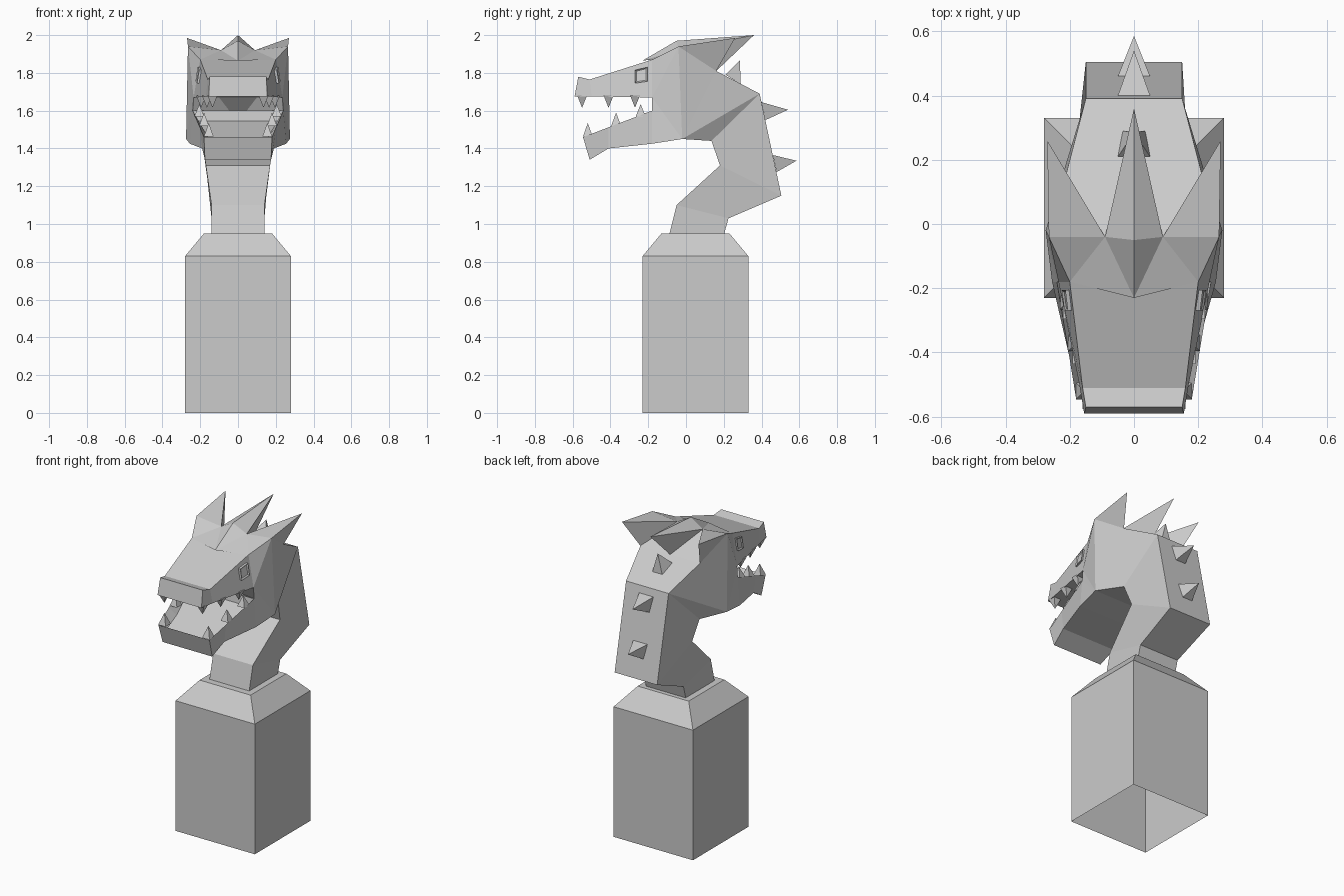
import bpy, bmesh
from mathutils import Vector

cube = bpy.data.objects.get("Cube")
if cube:
    bpy.data.objects.remove(cube, do_unlink=True)

stone = bpy.data.materials.new("grey_stone")
stone.use_nodes = True
stone.diffuse_color = (0.6, 0.6, 0.6, 1)
stone.node_tree.nodes["Principled BSDF"].inputs["Base Color"].default_value = (0.6, 0.6, 0.6, 1)


def finish(name, bm):
    bmesh.ops.remove_doubles(bm, verts=bm.verts[:], dist=0.0005)
    bmesh.ops.recalc_face_normals(bm, faces=bm.faces[:])
    mesh = bpy.data.meshes.new(name)
    bm.to_mesh(mesh)
    bm.free()
    mesh.materials.append(stone)
    obj = bpy.data.objects.new(name, mesh)
    bpy.context.collection.objects.link(obj)
    return obj


def loft(sections, start=True, end=True):
    """Each section is two (y, z, half width) edges, joined into a four-cornered ring."""
    bm = bmesh.new()
    rings = []
    for (ya, za, wa), (yb, zb, wb) in sections:
        pts = [(-wa, ya, za), (wa, ya, za), (wb, yb, zb), (-wb, yb, zb)]
        rings.append([bm.verts.new(p) for p in pts])
    for a, b in zip(rings, rings[1:]):
        for i in range(4):
            j = (i + 1) % 4
            bm.faces.new((a[i], a[j], b[j], b[i]))
    if start:
        bm.faces.new(rings[0])
    if end:
        bm.faces.new(rings[-1])
    return bm


def pyramid(bm, base, tip):
    corners = [bm.verts.new(p) for p in base]
    top = bm.verts.new(tip)
    bm.faces.new(corners)
    for i in range(4):
        bm.faces.new((corners[i], corners[(i + 1) % 4], top))


# Hollow pedestal with chamfered top
finish("pedestal", loft([
    ((-.23, 0, .28), (.33, 0, .28)),
    ((-.23, .83, .28), (.33, .83, .28)),
    ((-.13, .95, .18), (.23, .95, .18))], start=False))

# Bent neck
finish("neck", loft([
    ((-.09, .94, .14), (.20, .94, .14)),
    ((-.05, 1.10, .14), (.225, 1.03, .14)),
    ((.18, 1.31, .17), (.505, 1.15, .15)),
    ((.135, 1.44, .19), (.39, 1.69, .15))]))

# Upper snout
finish("snout", loft([
    ((-.59, 1.675, .155), (-.57, 1.78, .15)),
    ((-.50, 1.675, .17), (-.51, 1.765, .16)),
    ((-.18, 1.67, .235), (-.18, 1.87, .20))]))

# Lower jaw with sunken mouth floor
jaw = loft([
    ((-.51, 1.34, .175), (-.545, 1.46, .18)),
    ((-.41, 1.40, .19), (-.41, 1.512, .202)),
    ((-.18, 1.425, .255), (-.18, 1.60, .24))])
bmesh.ops.recalc_face_normals(jaw, faces=jaw.faces[:])
floor = [f for f in jaw.faces if f.normal.z > 0.7]
bmesh.ops.inset_region(jaw, faces=floor, thickness=.04, depth=-.05)
finish("lower_jaw", jaw)

# Cranium, horns and cheeks: named points of one half, mirrored
P = {
    "brow": (0, -.23, 1.865), "ridge": (0, -.05, 1.97), "valley": (.09, -.04, 1.92),
    "temple": (.265, -.04, 1.94), "eyebrow": (.20, -.18, 1.87),
    "horn": (.27, .26, 1.985), "crest": (0, .36, 2.0),
    "nape": (.21, .16, 1.81), "nape_mid": (0, .16, 1.81),
    "lip": (.235, -.18, 1.67), "gum": (.24, -.18, 1.60), "cheek": (.255, -.18, 1.425),
    "jowl": (.275, -.02, 1.45), "throat": (.19, .135, 1.44), "back": (.15, .39, 1.69),
    "palate": (.10, -.18, 1.67), "gullet": (0, -.05, 1.54),
}
HALF = ["brow eyebrow valley", "eyebrow temple valley", "brow valley ridge",
        "ridge valley crest", "valley nape_mid crest", "valley temple horn",
        "temple nape horn", "valley horn nape", "valley nape nape_mid",
        "eyebrow lip temple", "lip jowl temple", "lip gum jowl", "gum cheek jowl",
        "temple jowl nape", "jowl back nape", "jowl throat back", "lip palate gullet gum"]
ACROSS = ["cheek jowl", "jowl throat", "nape back"]
bm = bmesh.new()
for side in (1, -1):
    for face in HALF:
        pts = [Vector(P[n]) for n in face.split()]
        bm.faces.new([bm.verts.new((p.x * side, p.y, p.z)) for p in pts])


def mirrored_quad(a, b):
    pts = [P[a], P[b], (-P[b][0],) + P[b][1:], (-P[a][0],) + P[a][1:]]
    bm.faces.new([bm.verts.new(p) for p in pts])


for pair in ACROSS:
    mirrored_quad(*pair.split())
for a, b in (("palate", "gullet"), ("gum", "gullet")):
    x, y, z = P[a]
    bm.faces.new([bm.verts.new(p) for p in ((x, y, z), (-x, y, z), P[b])])
finish("cranium", bm)

# Teeth: (x, y, base z, tip z)
TEETH = {
    "upper_teeth": [(.135, -.55, 1.68, 1.615), (.165, -.41, 1.68, 1.615), (.195, -.27, 1.68, 1.615)],
    "lower_teeth": [(.155, -.52, 1.462, 1.535), (.18, -.37, 1.52, 1.59), (.205, -.24, 1.57, 1.635)],
}
for name, teeth in TEETH.items():
    bm = bmesh.new()
    for side in (1, -1):
        for x, y, z, tip in teeth:
            r = .026
            base = [(x * side + r * i, y + r * j, z)
                    for i, j in ((-1, -1), (1, -1), (1, 1), (-1, 1))]
            pyramid(bm, base, (x * side, y, tip))
    finish(name, bm)

# Spikes down the back: upper base, lower base and tip as (y, z)
SPIKES = [((.21, 1.79), (.29, 1.74), (.285, 1.865)),
          ((.40, 1.645), (.42, 1.55), (.54, 1.605)),
          ((.46, 1.365), (.48, 1.275), (.585, 1.335))]
for n, (hi, lo, tip) in enumerate(SPIKES):
    bm = bmesh.new()
    pyramid(bm, [(-.05, *hi), (.05, *hi), (.035, *lo), (-.035, *lo)], (0, *tip))
    finish("back_spike_%d" % (n + 1), bm)

# Eyes: slim raised rims with a sunken centre, lying on the slanted snout sides
for side, name in ((1, "left_eye"), (-1, "right_eye")):
    bm = bmesh.new()
    inner, outer = [], []
    for y, z in ((-.27, 1.745), (-.205, 1.755), (-.205, 1.83), (-.27, 1.815)):
        x = .222 + (y + .18) * .16 - (z - 1.75) * .15
        inner.append(bm.verts.new((side * (x - .01), y, z)))
        outer.append(bm.verts.new((side * (x + .008), y, z)))
    for i in range(4):
        j = (i + 1) % 4
        bm.faces.new((inner[i], inner[j], outer[j], outer[i]))
    bm.faces.new(inner)
    front = bm.faces.new(outer)
    bmesh.ops.recalc_face_normals(bm, faces=bm.faces[:])
    bmesh.ops.inset_region(bm, faces=[front], thickness=.01)
    for v in front.verts:
        v.co.x -= side * .006
    finish(name, bm)
